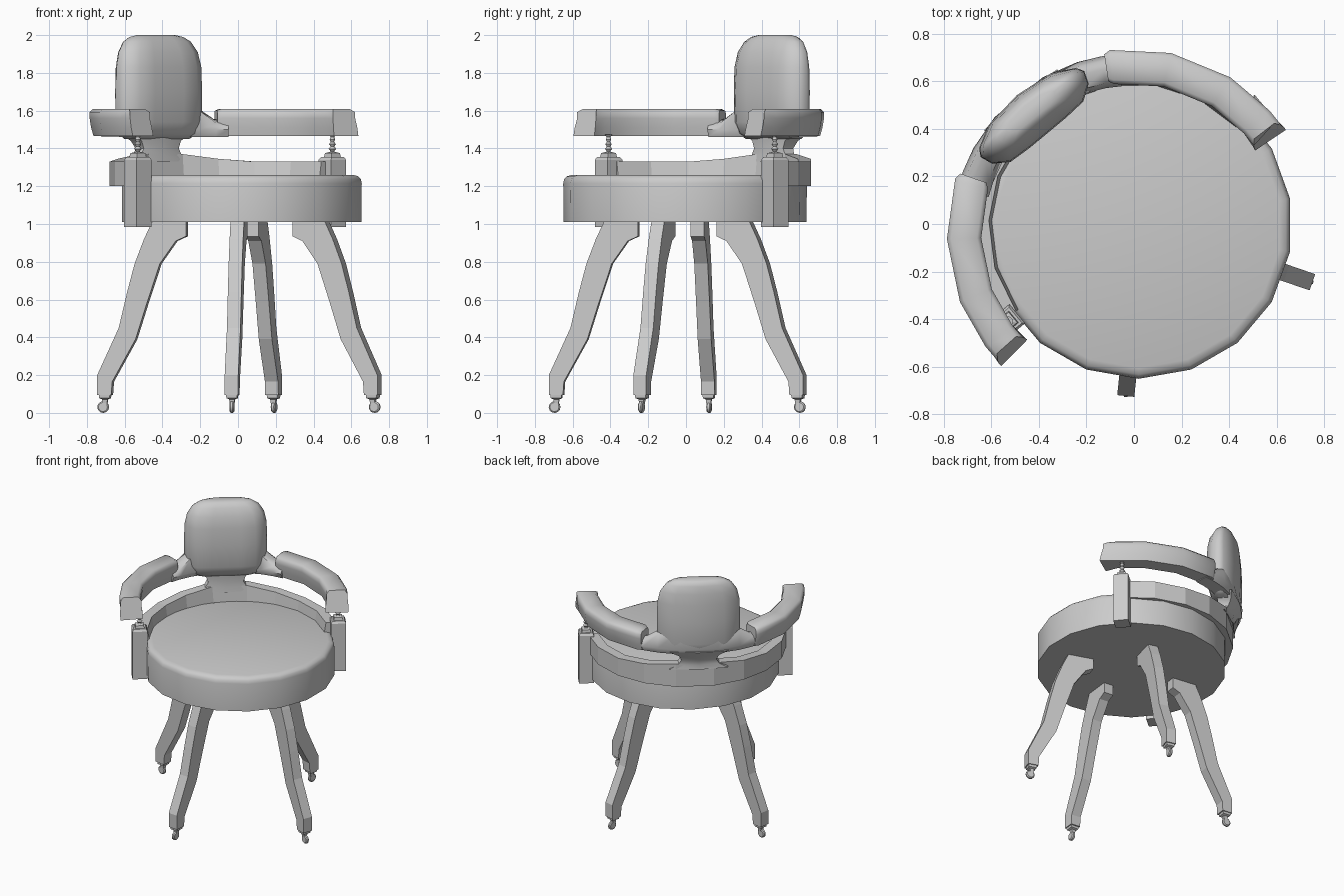
import bpy, bmesh, math
from mathutils import Vector

if "Cube" in bpy.data.objects:
    bpy.data.objects.remove(bpy.data.objects["Cube"])

AXIS = 129.7  # compass direction of the chair back, in degrees


def loft(name, rings, smooth=None):
    """Skin a list of closed rings and cap both ends."""
    bm = bmesh.new()
    vs = [[bm.verts.new(p) for p in ring] for ring in rings]
    n = len(rings[0])
    for a, b in zip(vs, vs[1:]):
        for i in range(n):
            j = (i + 1) % n
            bm.faces.new((a[i], a[j], b[j], b[i]))
    bm.faces.new(vs[0])
    bm.faces.new(vs[-1])
    bmesh.ops.recalc_face_normals(bm, faces=bm.faces)
    me = bpy.data.meshes.new(name)
    bm.to_mesh(me)
    bm.free()
    ob = bpy.data.objects.new(name, me)
    bpy.context.collection.objects.link(ob)
    if smooth:
        bpy.ops.object.select_all(action='DESELECT')
        ob.select_set(True)
        bpy.context.view_layer.objects.active = ob
        bpy.ops.object.shade_smooth_by_angle(angle=math.radians(smooth))
    return ob


def polar(off, r, z, c):
    a = math.radians(AXIS + off)
    return Vector((c[0] + r * math.cos(a), c[1] + r * math.sin(a), z))


def lathe(name, x, y, profile, n, start=0, smooth=None):
    rings = [[(x + r * math.cos(start + math.tau * i / n),
               y + r * math.sin(start + math.tau * i / n), z) for i in range(n)]
             for r, z in profile]
    return loft(name, rings, smooth)


def local(t, d, z):
    """Tangential / depth coordinates along the back axis."""
    a = math.radians(AXIS)
    return Vector((ARM_C[0] + d * math.cos(a) - t * math.sin(a),
                   ARM_C[1] + d * math.sin(a) + t * math.cos(a), z))


ARM_C = (-0.01, -0.04)
RAIL_C = (0.0, -0.01)

# round seat
lathe("seat", 0.02, -0.005, [(0.643, 1.01), (0.645, 1.215), (0.64, 1.238),
      (0.627, 1.252), (0.6, 1.26)], 18, math.radians(10), 40)

# curved back rail, rising towards the middle
rings = []
for off in (-86, -67, -48, -30, -11, 11, 30, 48, 67, 86):
    top = {11: 1.37, 30: 1.345}.get(abs(off), 1.33)
    rings.append([polar(off, r, z, RAIL_C) for r, z in
                  ((0.59, 1.2), (0.68, 1.2), (0.68, top), (0.61, top))])
loft("back_rail", rings)

# arms with padded tops and flared ends
ARM = [(0.65, 1.465), (0.755, 1.465), (0.768, 1.51), (0.776, 1.56), (0.776, 1.592),
       (0.758, 1.61), (0.65, 1.61), (0.632, 1.592), (0.632, 1.56), (0.64, 1.51)]
for side, s in (("left", 1), ("right", -1)):
    rings = []
    for off in (31, 33, 52, 72, 88, 94):
        ring = []
        for r, z in ARM:
            o, rr = off, r
            if off == 31:
                rr, z = 0.704 + (r - 0.704) * 0.8, 1.465 + (z - 1.465) * 0.93
            elif off == 94:
                low = max(0, (1.56 - z) / 0.095)
                o += 1.8 * low - (2 if z > 1.6 else 0)
                rr += 0.025 * low * (1 if r > 0.7 else -1)
            ring.append(polar(s * o, rr, z, ARM_C))
        rings.append(ring)
    loft(side + "_arm", rings, 50)

# wing joining both arms behind the cushion
rings = []
for off, top in ((-36, 1.55), (-30, 1.555), (-22, 1.62), (-10, 1.66),
                 (10, 1.66), (22, 1.62), (30, 1.555), (36, 1.55)):
    rings.append([polar(off, r, z, ARM_C) for r, z in
                  ((0.64, 1.46), (0.735, 1.46), (0.755, 1.50), (0.735, top - 0.02),
                   (0.70, top), (0.64, top - 0.02), (0.62, 1.50))])
loft("back_wing", rings, 50)

# neck between rail and back
loft("back_neck", [[local(t * w, d, z) for t, d in
     ((-1, 0.62), (0, 0.60), (1, 0.62), (1, f), (0, f + 0.02), (-1, f))]
     for z, w, f in ((1.33, 0.20, 0.68), (1.365, 0.14, 0.68), (1.40, 0.12, 0.69),
                     (1.44, 0.135, 0.71), (1.48, 0.20, 0.73))], 40)

# back cushion: lens section, rounded top
SECTION = [(-1, 0.5), (-0.93, 0.24), (-0.7, 0.03), (-0.35, 0), (0.35, 0), (0.7, 0.03),
           (0.93, 0.24), (1, 0.5), (0.93, 0.66), (0.6, 0.9), (0, 1), (-0.6, 0.9), (-0.93, 0.66)]
LEVELS = [(1.45, 0.22, 0.61, 0.71), (1.48, 0.265, 0.575, 0.735), (1.54, 0.282, 0.555, 0.75),
          (1.70, 0.283, 0.55, 0.755), (1.83, 0.28, 0.555, 0.75), (1.91, 0.262, 0.57, 0.742),
          (1.965, 0.225, 0.595, 0.73), (1.99, 0.18, 0.615, 0.718), (2.0, 0.13, 0.635, 0.70)]
loft("back_cushion", [[local(t * w, f + d * (b - f), z) for t, d in SECTION]
                      for z, w, f, b in LEVELS], 60)

# arm posts and turned spindles
for side, x, y in (("left", -0.53, -0.41), ("right", 0.50, 0.47)):
    lathe(side + "_post", x, y, [(0.073, 0.985), (0.073, 1.34), (0.06, 1.355),
          (0.045, 1.355), (0.04, 1.375), (0.02, 1.38)], 4, math.radians(AXIS + 45))
    lathe(side + "_spindle", x, y, [(0.022, 1.37), (0.01, 1.385), (0.02, 1.398),
          (0.01, 1.41), (0.018, 1.423), (0.009, 1.435), (0.015, 1.448), (0.01, 1.46),
          (0.022, 1.475)], 10, 0, 30)

# curved legs with casters
OUTER = [(0.18, 1.015), (0.225, 0.92), (0.275, 0.79), (0.315, 0.64), (0.36, 0.45),
         (0.475, 0.20), (0.475, 0.095)]
INNER = [(0.0, 1.015), (0.0, 0.935), (0.055, 0.91), (0.14, 0.79), (0.21, 0.58),
         (0.27, 0.39), (0.395, 0.165), (0.40, 0.095)]
LEGS = (("front_right", 0.30, -0.09, -19), ("front_left", 0.015, -0.25, 264),
        ("back_left", -0.27, 0.06, 172), ("back_right", 0.075, 0.17, 75))
for name, x, y, deg in LEGS:
    a = math.radians(deg)

    def at(r, w, z):
        return (x + r * math.cos(a) - w * math.sin(a), y + r * math.sin(a) + w * math.cos(a), z)

    outline = INNER + OUTER[::-1]
    loft(name + "_leg", [[at(r, w, z) for r, z in outline] for w in (-0.036, 0.036)])
    # caster cap and stem
    loft(name + "_caster_stem", [[at(0.438 + i * h, j * h, z) for i, j in
         ((-1, -1), (1, -1), (1, 1), (-1, 1))]
         for h, z in ((0.03, 0.097), (0.028, 0.078), (0.015, 0.072), (0.011, 0.045))])
    # caster wheel
    loft(name + "_caster_wheel", [[at(0.448 + q * math.cos(math.tau * i / 12), w,
         0.031 + q * math.sin(math.tau * i / 12)) for i in range(12)]
         for q, w in ((0.024, -0.012), (0.031, -0.006), (0.031, 0.006), (0.024, 0.012))], 40)
